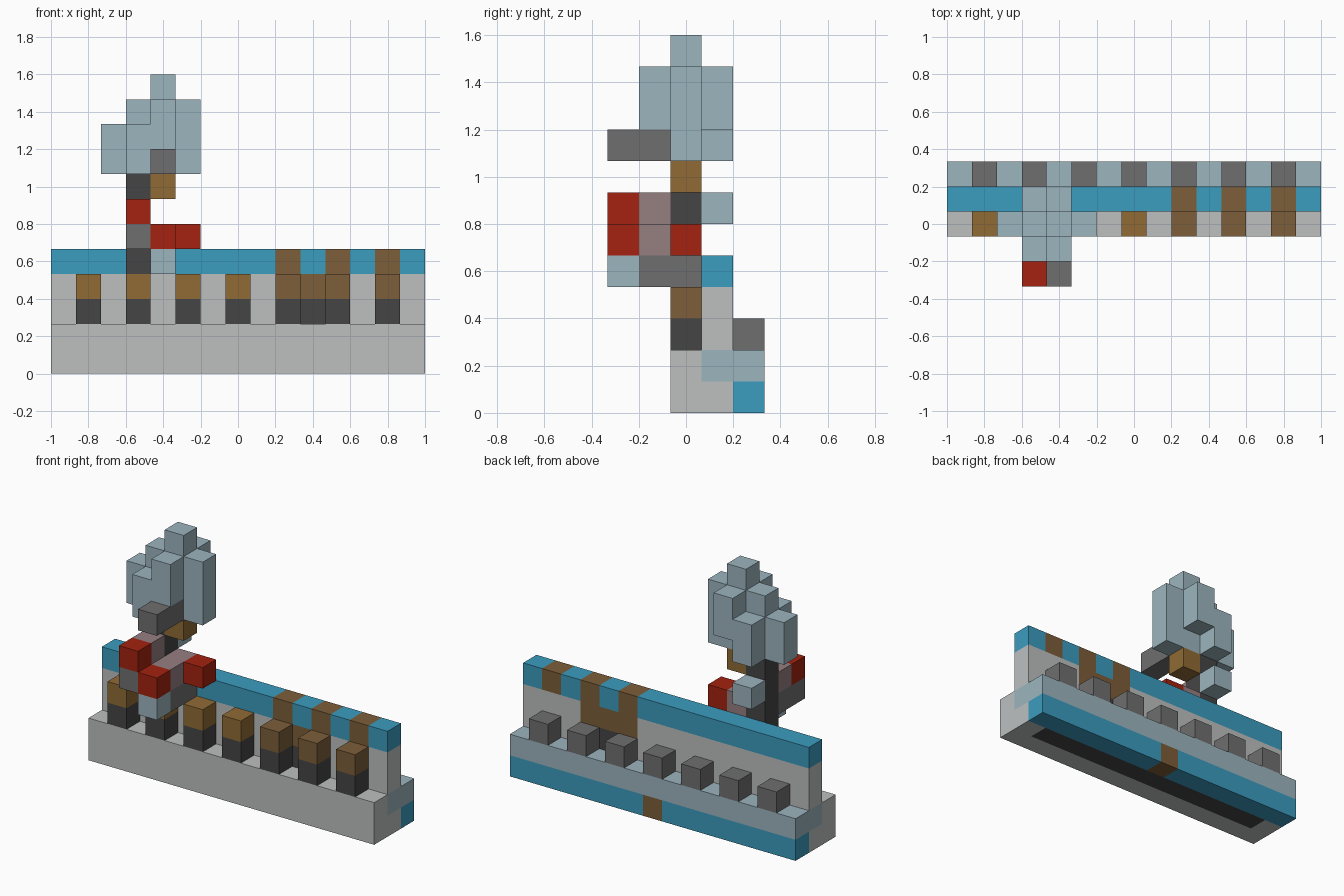
import bpy
import bmesh
from mathutils import Vector

cube = bpy.data.objects.get("Cube")
if cube:
    bpy.data.objects.remove(cube, do_unlink=True)

UNIT = 2 / 15                        # edge of one block
ORIGIN = Vector((-1, -2.5 * UNIT, 0))

COLOURS = {                          # display colours, converted to linear
    "light_grey": (189, 192, 192),
    "blue": (59, 156, 191),
    "pale_blue": (156, 181, 191),
    "brown": (125, 94, 58),
    "golden_brown": (144, 107, 53),
    "charcoal": (69, 69, 69),
    "mid_grey": (111, 111, 111),
    "red": (164, 34, 16),
    "mauve": (150, 126, 128),
}


def linear(c):
    c /= 255
    return c / 12.92 if c <= 0.04045 else ((c + 0.055) / 1.055) ** 2.4


def make_material(name, rgb):
    mat = bpy.data.materials.new(name)
    mat.use_nodes = True
    colour = (*[linear(c) for c in rgb], 1)
    mat.diffuse_color = colour
    bsdf = next(n for n in mat.node_tree.nodes if n.type == "BSDF_PRINCIPLED")
    bsdf.inputs["Base Color"].default_value = colour
    return mat


MATERIALS = {name: make_material(name, rgb) for name, rgb in COLOURS.items()}
blocks = {}                          # block position -> (part, colour)


def span(v):
    return range(v[0], v[1] + 1) if isinstance(v, tuple) else (v,)


def fill(part, colour, x, y, z):
    """Fill a box of blocks; a later fill repaints an earlier one."""
    for i in span(x):
        for j in span(y):
            for k in span(z):
                blocks[i, j, k] = (part, colour)


ROW = (0, 14)

# Base, with a dark underside and a pale band through it
fill("base", "light_grey", ROW, (2, 3), (0, 1))
fill("base", "charcoal", (1, 13), 3, 0)
fill("base", "pale_blue", ROW, 3, 1)

# Rear ledge
fill("rear_ledge", "blue", ROW, 4, 0)
fill("rear_ledge", "brown", 7, 4, 0)
fill("rear_ledge", "pale_blue", ROW, 4, 1)

# Wall with blue coping and a gate
fill("wall", "light_grey", ROW, 3, (2, 3))
fill("wall", "blue", ROW, 3, 4)
fill("wall", "charcoal", (9, 11), 3, 2)
fill("wall", "brown", (9, 11), 3, 3)

# Evenly spaced posts at the front and stubs at the back
for i in range(1, 14, 2):
    fill("front_posts", "charcoal", i, 2, 2)
    fill("front_posts", "golden_brown" if i < 8 else "brown", i, 2, 3)
    fill("rear_stubs", "mid_grey", i, 4, 2)
    if i > 8:
        fill("wall", "brown", i, 3, 4)

# Trunk and its branches
fill("trunk", "charcoal", 3, 2, (4, 7))
fill("trunk", "golden_brown", 4, 2, 7)
fill("trunk", "mid_grey", 4, (1, 2), 4)
fill("trunk", "mid_grey", 3, (0, 1), 5)
fill("trunk", "mauve", 4, (1, 2), 5)
fill("trunk", "mauve", 3, 1, 6)
fill("trunk", "mid_grey", 4, (0, 1), 8)

# Red and pale branch tips
fill("red_tips", "red", 3, 0, 6)
fill("red_tips", "red", 4, 0, 5)
fill("red_tips", "red", 5, 2, 5)
fill("pale_tips", "pale_blue", 4, 0, 4)
fill("pale_tips", "pale_blue", 3, 3, 6)

# Crown
fill("crown", "pale_blue", 4, 2, (8, 11))
fill("crown", "pale_blue", 3, 2, (8, 10))
fill("crown", "pale_blue", 5, 2, (8, 10))
fill("crown", "pale_blue", 2, 2, (8, 9))
for j in (1, 3):
    fill("crown", "pale_blue", 4, j, (9, 10))
    fill("crown", "pale_blue", 3, j, (8, 9))


def add_faces(bm, cell, slot):
    """Add the sides of one block that face open air."""
    for axis in range(3):
        for side in (0, 1):
            step = Vector((0, 0, 0))
            step[axis] = 2 * side - 1
            if tuple(int(c + s) for c, s in zip(cell, step)) in blocks:
                continue
            verts = []
            for a, b in ((0, 0), (1, 0), (1, 1), (0, 1)):
                p = Vector(cell)
                p[axis] += side
                p[(axis + 1) % 3] += a
                p[(axis + 2) % 3] += b
                verts.append(bm.verts.new(ORIGIN + p * UNIT))
            face = bm.faces.new(verts if side else verts[::-1])
            face.material_index = slot


# One object per part
for part in dict.fromkeys(p for p, c in blocks.values()):
    cells = {pos: c for pos, (p, c) in blocks.items() if p == part}
    names = list(dict.fromkeys(cells.values()))
    bm = bmesh.new()
    for pos, colour in cells.items():
        add_faces(bm, pos, names.index(colour))
    bmesh.ops.remove_doubles(bm, verts=bm.verts, dist=0.001)
    bmesh.ops.dissolve_limit(bm, angle_limit=0.01, verts=bm.verts,
                             edges=bm.edges, delimit={"MATERIAL"})
    mesh = bpy.data.meshes.new(part)
    bm.to_mesh(mesh)
    bm.free()
    for name in names:
        mesh.materials.append(MATERIALS[name])
    bpy.context.collection.objects.link(bpy.data.objects.new(part, mesh))
